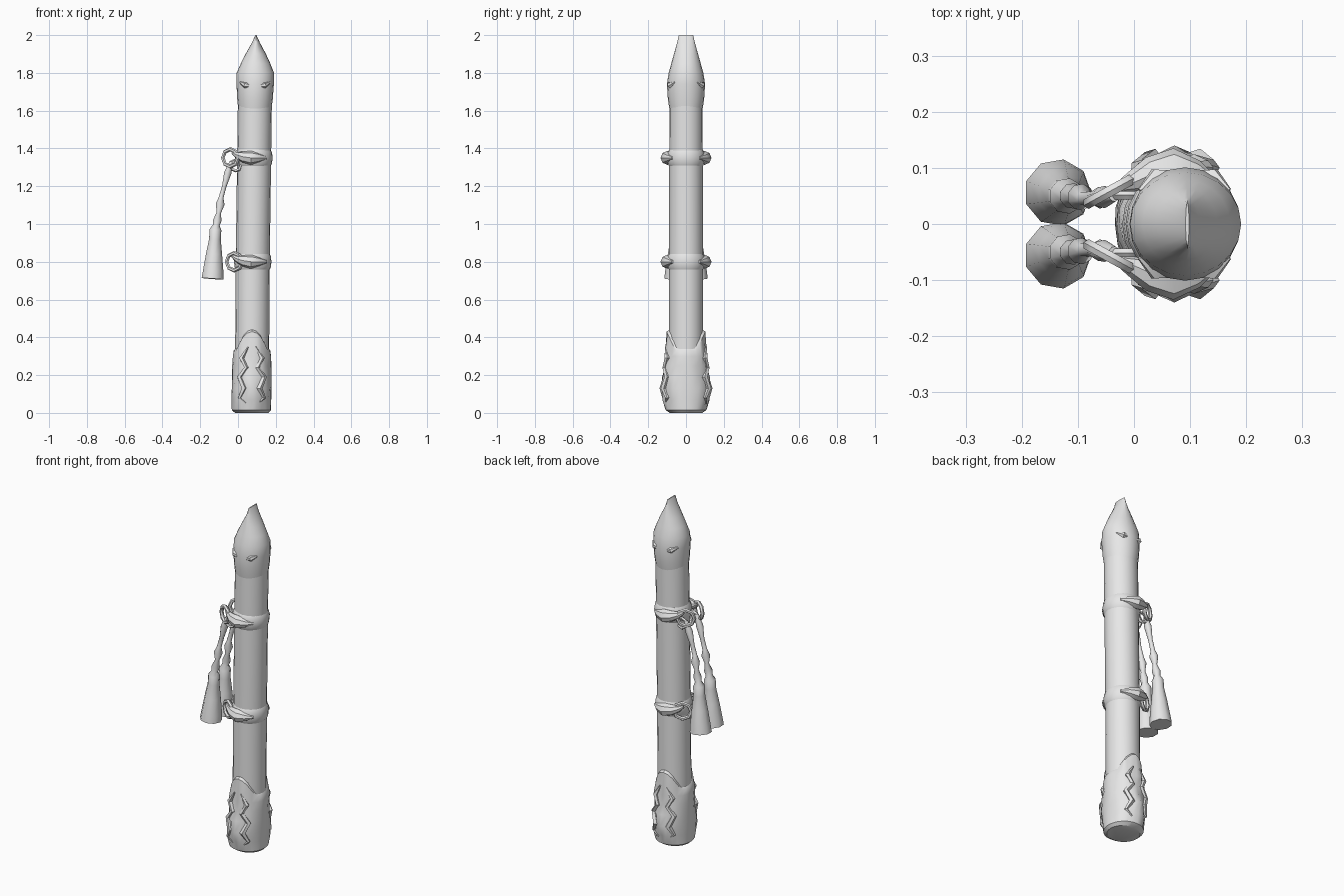
import bpy, bmesh
from math import sin, cos, pi, radians
from mathutils import Vector

cube = bpy.data.objects.get("Cube")
if cube:
    bpy.data.objects.remove(cube, do_unlink=True)

grey = bpy.data.materials.new("plain grey")
grey.use_nodes = True
grey.diffuse_color = (0.8, 0.8, 0.8, 1)
grey.node_tree.nodes["Principled BSDF"].inputs["Base Color"].default_value = (0.8, 0.8, 0.8, 1)


def finish(obj, name, angle=45):
    obj.name = name
    obj.data.materials.append(grey)
    bpy.ops.object.select_all(action="DESELECT")
    obj.select_set(True)
    bpy.context.view_layer.objects.active = obj
    bpy.ops.object.shade_smooth_by_angle(angle=radians(angle))
    return obj


def skin(name, rings, angle=45):
    """Bridge equal rings of points into a capped solid."""
    bm = bmesh.new()
    loops = [[bm.verts.new(p) for p in ring] for ring in rings]
    n = len(loops[0])
    for a, b in zip(loops, loops[1:]):
        for i in range(n):
            j = (i + 1) % n
            bm.faces.new((a[i], a[j], b[j], b[i]))
    bm.faces.new(loops[0])
    bm.faces.new(loops[-1])
    bmesh.ops.recalc_face_normals(bm, faces=bm.faces)
    mesh = bpy.data.meshes.new(name)
    bm.to_mesh(mesh)
    bm.free()
    obj = bpy.data.objects.new(name, mesh)
    bpy.context.collection.objects.link(obj)
    return finish(obj, name, angle)


def loft(name, rows, sides=20, shape=None, angle=45):
    """Rows are height, centre x, half width, half depth."""
    rings = []
    for k, (z, cx, rx, ry) in enumerate(rows):
        ring = []
        for i in range(sides):
            a = 2 * pi * i / sides
            grow, lift = shape(k, a) if shape else (0, 0)
            ring.append((cx + (rx + grow) * cos(a), (ry + grow) * sin(a), z + lift))
        rings.append(ring)
    return skin(name, rings, angle)


def sweep(name, rows, sides=8, angle=40):
    """Rows are x, y, z, radius along a path."""
    pts = [Vector(r[:3]) for r in rows]
    rings = []
    for i, p in enumerate(pts):
        t = (pts[min(i + 1, len(pts) - 1)] - pts[max(i - 1, 0)]).normalized()
        u = t.cross(Vector((0, 1, 0))).normalized()
        v = t.cross(u)
        rings.append([p + rows[i][3] * (u * cos(2 * pi * k / sides) + v * sin(2 * pi * k / sides))
                      for k in range(sides)])
    return skin(name, rings, angle)


# Long round shaft with a slight lean
loft("shaft", [(0.05, 0.073, 0.09, 0.09), (0.8, 0.078, 0.09, 0.09), (1.7, 0.09, 0.09, 0.088)])

# Swollen head narrowing to a chisel edge that runs front to back
loft("chisel_head", [
    (1.61, 0.089, 0.088, 0.088), (1.66, 0.09, 0.094, 0.096), (1.74, 0.091, 0.099, 0.101),
    (1.80, 0.092, 0.099, 0.092), (1.85, 0.093, 0.078, 0.078), (1.90, 0.094, 0.054, 0.064),
    (1.96, 0.095, 0.021, 0.047), (2.0, 0.095, 0.003, 0.038)])


# Foot cap with carved relief and a pointed front and back
def carving(k, a):
    front = abs(sin(a))
    grow = 0.008 * sin(6 * a + 1.6 * k) * front if 1 < k < 7 else 0
    lift = 0.1 * max(0, front - 0.55) / 0.45 if k > 6 else 0
    return grow, lift


loft("foot_cap", [
    (0.0, 0.072, 0.088, 0.085), (0.015, 0.071, 0.104, 0.108), (0.07, 0.071, 0.105, 0.122),
    (0.13, 0.072, 0.105, 0.132), (0.19, 0.073, 0.104, 0.123), (0.25, 0.073, 0.104, 0.115),
    (0.30, 0.074, 0.101, 0.111), (0.33, 0.074, 0.097, 0.102), (0.345, 0.075, 0.085, 0.085)],
     sides=24, shape=carving, angle=35)

for s, word in ((-1, "front"), (1, "back")):
    # Raised scrolls on the foot cap and small knobs on the head
    for side, hand in ((-1, "right"), (1, "left")):
        path = [(0.02, 0.107, 0.35, 0.004), (0.055, 0.1, 0.29, 0.014), (0.03, 0.112, 0.24, 0.013),
                (0.065, 0.1, 0.19, 0.015), (0.04, 0.118, 0.13, 0.017), (0.065, 0.1, 0.08, 0.01),
                (0.03, 0.105, 0.05, 0.004)]
        sweep(f"{word}_{hand}_scroll",
              [(0.073 + side * x, s * y, z, r) for x, y, z, r in path], 5)
        sweep(f"{word}_{hand}_knob",
              [(0.09 + side * x, s * y, z, r) for x, y, z, r in
               ((0.02, 0.092, 1.73, 0.004), (0.05, 0.084, 1.735, 0.017), (0.08, 0.06, 1.75, 0.004))], 6)

# Two collars, each with front and back lugs and hanging rings
for level, z, cx, ring_x in (("upper", 1.35, 0.084, -0.04), ("lower", 0.8, 0.078, -0.02)):
    loft(f"{level}_collar", [
        (z - 0.045, cx, 0.088, 0.088), (z - 0.03, cx, 0.096, 0.097), (z, cx, 0.099, 0.102),
        (z + 0.03, cx, 0.096, 0.097), (z + 0.045, cx, 0.088, 0.088)])
    for s, word in ((-1, "front"), (1, "back")):
        sweep(f"{level}_{word}_lug", [
            (0.15, s * 0.07, z, 0.008), (0.11, s * 0.09, z, 0.024), (0.07, s * 0.098, z, 0.037),
            (0.03, s * 0.09, z + 0.005, 0.03), (-0.005, s * 0.075, z + 0.015, 0.018),
            (-0.03, s * 0.065, z + 0.03, 0.008)])
        bpy.ops.mesh.primitive_torus_add(
            location=(ring_x, s * 0.06, z), rotation=(pi / 2, 0, s * 0.5),
            major_segments=8, minor_segments=6, major_radius=0.046, minor_radius=0.011)
        finish(bpy.context.object, f"{level}_{word}_ring")

# Pair of knotted cords ending in flared tassels
for s, word in ((-1, "front"), (1, "back")):
    bpy.ops.mesh.primitive_torus_add(
        location=(-0.012, s * 0.052, 1.31), rotation=(pi / 2, 0, 0),
        major_segments=8, minor_segments=5, major_radius=0.028, minor_radius=0.009)
    finish(bpy.context.object, f"{word}_cord_loop")
    sweep(f"{word}_tassel", [
        (-0.035, s * 0.05, 1.33, 0.01), (-0.055, s * 0.048, 1.27, 0.02),
        (-0.073, s * 0.046, 1.20, 0.012), (-0.09, s * 0.046, 1.14, 0.013),
        (-0.095, s * 0.048, 1.105, 0.024), (-0.102, s * 0.048, 1.06, 0.012),
        (-0.11, s * 0.05, 1.02, 0.023), (-0.115, s * 0.05, 0.995, 0.018),
        (-0.12, s * 0.05, 0.97, 0.032), (-0.123, s * 0.051, 0.92, 0.032),
        (-0.128, s * 0.053, 0.84, 0.044), (-0.133, s * 0.055, 0.75, 0.056),
        (-0.136, s * 0.056, 0.71, 0.06)], 9)
